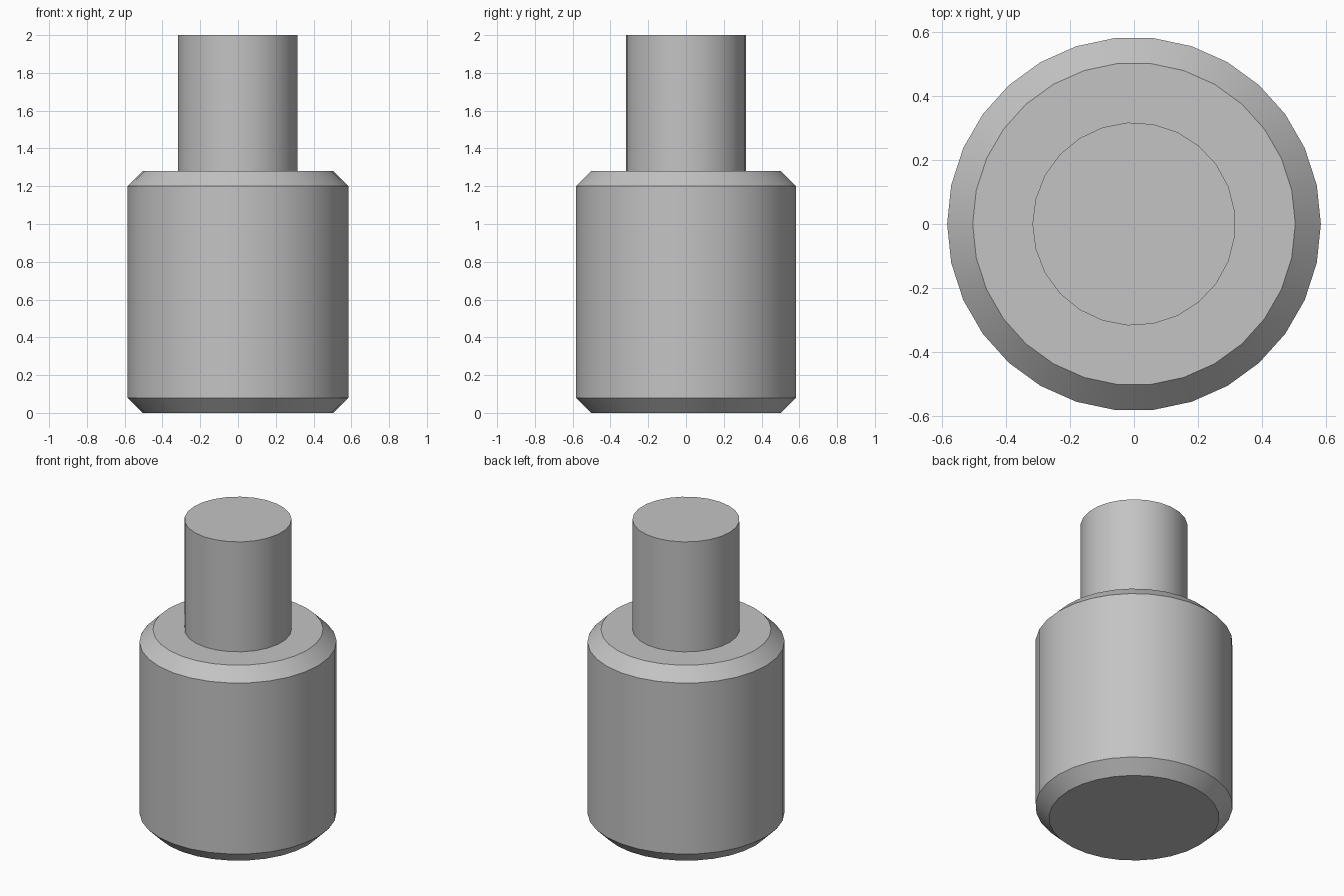
import bpy, bmesh
from math import cos, sin, pi, radians

if "Cube" in bpy.data.objects:
    bpy.data.objects.remove(bpy.data.objects["Cube"], do_unlink=True)

metal = bpy.data.materials.new("plain_grey")
metal.use_nodes = True
GREY = (0.55, 0.55, 0.55, 1.0)
metal.diffuse_color = GREY
metal.node_tree.nodes["Principled BSDF"].inputs["Base Color"].default_value = GREY


def turned_part(name, profile, sides):
    """Stack rings of (radius, height) into a closed round part."""
    bm = bmesh.new()
    rings = []
    for r, z in profile:
        angles = [pi + 2 * pi * i / sides for i in range(sides)]
        rings.append([bm.verts.new((r * cos(a), r * sin(a), z)) for a in angles])
    for low, high in zip(rings, rings[1:]):
        for i in range(sides):
            j = (i + 1) % sides
            bm.faces.new((low[i], low[j], high[j], high[i]))
    bm.faces.new(rings[0][::-1])
    bm.faces.new(rings[-1])
    mesh = bpy.data.meshes.new(name)
    bm.to_mesh(mesh)
    bm.free()
    mesh.materials.append(metal)
    obj = bpy.data.objects.new(name, mesh)
    bpy.context.collection.objects.link(obj)
    bpy.ops.object.select_all(action="DESELECT")
    obj.select_set(True)
    bpy.context.view_layer.objects.active = obj
    bpy.ops.object.shade_smooth_by_angle(angle=radians(30))
    return obj


# Wide body with a bevel at each end
turned_part("body", [(0.505, 0), (0.585, 0.08), (0.585, 1.2), (0.505, 1.28)], 30)

# Narrow shaft, seated on the body
turned_part("shaft", [(0.318, 1.28), (0.318, 2.0)], 25)
